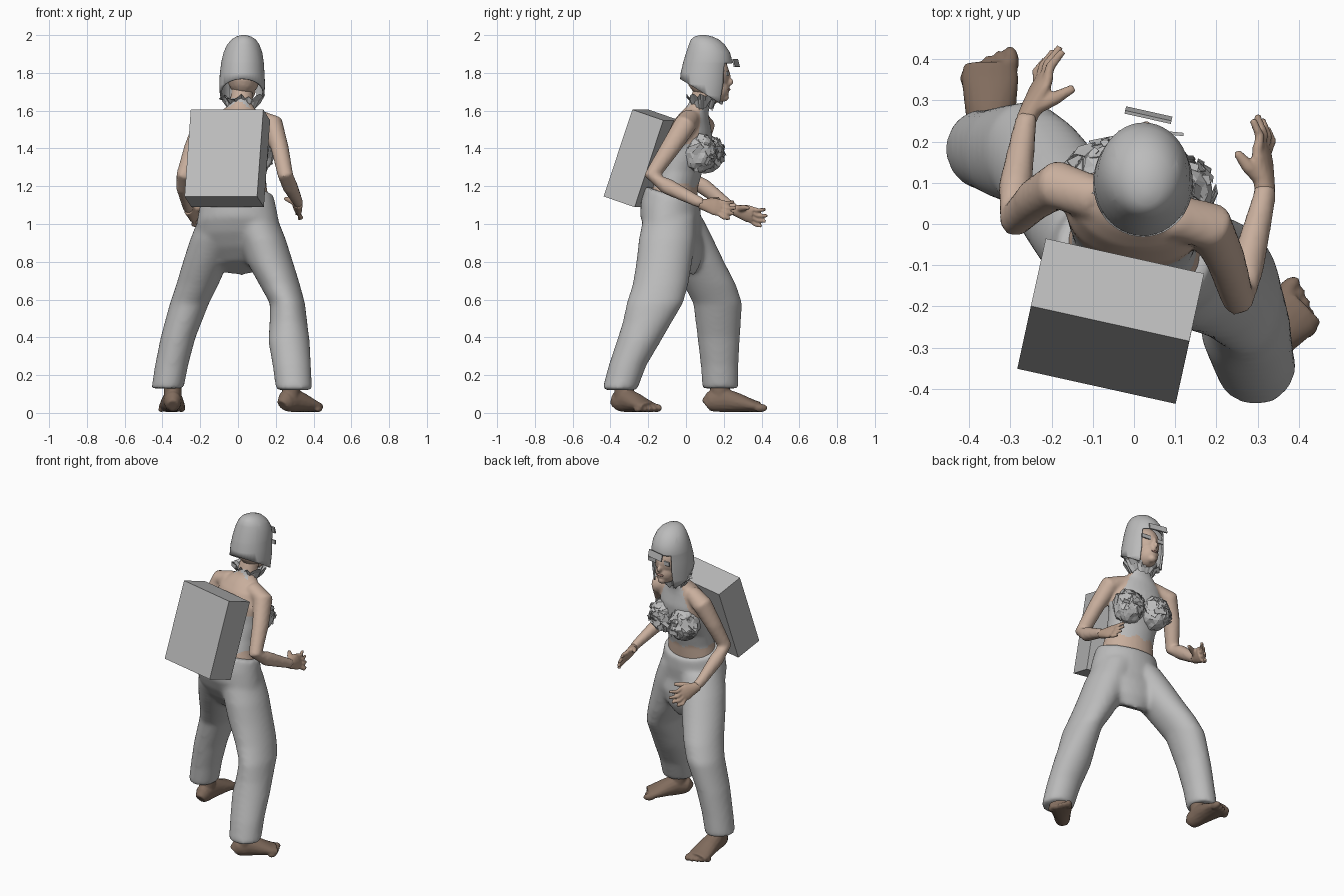
import bpy, bmesh, math, random
from mathutils import Vector, Matrix

if "Cube" in bpy.data.objects:
    bpy.data.objects.remove(bpy.data.objects["Cube"])
random.seed(4)
V = Vector
YAW = -0.23                                   # chest is turned a little
SIDE = V((math.cos(YAW), math.sin(YAW), 0))
FWD = V((-math.sin(YAW), math.cos(YAW), 0))


def material(name, r, g, b):
    m = bpy.data.materials.new(name)
    m.diffuse_color = (r, g, b, 1)
    m.use_nodes = True
    bsdf = m.node_tree.nodes["Principled BSDF"]
    bsdf.inputs["Base Color"].default_value = (r, g, b, 1)
    bsdf.inputs["Roughness"].default_value = 0.8
    return m


CLOTH = material("grey cloth", 0.50, 0.50, 0.50)
SKIN = material("skin", 0.58, 0.425, 0.335)
HAND = material("hand skin", 0.48, 0.335, 0.25)
FOOT = material("foot skin", 0.22, 0.15, 0.11)
LIPS = material("lips", 0.38, 0.22, 0.18)


def loft(bm, rings, n=28, caps=True):
    """Skin a list of (centre, axis a, axis b) ellipses."""
    loops = []
    for c, a, b in rings:
        loops.append([bm.verts.new(c + a * math.cos(t) + b * math.sin(t))
                      for t in (2 * math.pi * i / n for i in range(n))])
    for lo, hi in zip(loops, loops[1:]):
        for i in range(n):
            bm.faces.new((lo[i], lo[(i + 1) % n], hi[(i + 1) % n], hi[i]))
    if caps:
        bm.faces.new(loops[0][::-1])
        bm.faces.new(loops[-1])


def stack(bm, rows, yaw=0.0, n=28, caps=True, dip=0.0):
    """Rings: (z, x, y, half width, half depth); dip lowers the front edge."""
    s, f = V((math.cos(yaw), math.sin(yaw), 0)), V((-math.sin(yaw), math.cos(yaw), 0))
    loft(bm, [(V((x, y, z)), s * rx, f * ry - V((0, 0, dip))) for z, x, y, rx, ry in rows], n, caps)


def tube(bm, pts, ref, n=16):
    """Rings square to a path: (point, half width along ref, half thickness)."""
    rings = []
    for i, (p, ra, rb) in enumerate(pts):
        t = (V(pts[min(i + 1, len(pts) - 1)][0]) - V(pts[max(i - 1, 0)][0])).normalized()
        a = (V(ref) - t * t.dot(V(ref))).normalized()
        rings.append((V(p), a * ra, t.cross(a) * rb))
    loft(bm, rings, n)


def ball(bm, c, r, rot=0.0):
    m = Matrix.Translation(c) @ Matrix.Rotation(rot, 4, 'Z') @ Matrix.Diagonal((*r, 1))
    return bmesh.ops.create_icosphere(bm, subdivisions=3, radius=1, matrix=m)["verts"]


def plate(bm, c, size, m):
    bmesh.ops.create_cube(bm, size=1, matrix=Matrix.Translation(c) @ m @ Matrix.Diagonal((*size, 1)))


def finish(name, bm, mats, voxel=0.0, smooth=True, rounds=4):
    """Make the object; with a voxel size, fuse overlapping pieces into one skin."""
    bmesh.ops.recalc_face_normals(bm, faces=bm.faces)
    me = bpy.data.meshes.new(name)
    bm.to_mesh(me)
    bm.free()
    ob = bpy.data.objects.new(name, me)
    bpy.context.scene.collection.objects.link(ob)
    if voxel:
        r = ob.modifiers.new("Fuse", 'REMESH')
        r.mode, r.voxel_size = 'VOXEL', voxel
        s = ob.modifiers.new("Soften", 'SMOOTH')
        s.factor, s.iterations = 0.5, rounds
        dg = bpy.context.evaluated_depsgraph_get()
        ob.data = bpy.data.meshes.new_from_object(ob.evaluated_get(dg))
        ob.modifiers.clear()
    ob.data.materials.clear()
    for m in mats:
        ob.data.materials.append(m)
    for p in ob.data.polygons:
        p.use_smooth = smooth
    return ob


# Trousers: pelvis with a dipped waist, and two striding legs
bm = bmesh.new()
stack(bm, [(1.16, 0, -.07, .188, .143), (1.08, 0, -.08, .206, .158), (1.0, 0, -.085, .222, .157),
           (.92, 0, -.06, .225, .15), (.84, 0, -.04, .18, .12), (.765, 0, -.025, .10, .07)], -0.15, dip=.04)
stack(bm, [(1.04, .08, -.085, .125, .14), (.92, .128, -.10, .125, .15), (.80, .168, -.115, .123, .148),
           (.68, .22, -.135, .108, .148), (.58, .262, -.165, .093, .15), (.48, .267, -.205, .10, .13),
           (.38, .27, -.25, .11, .117), (.25, .285, -.31, .102, .10), (.12, .297, -.352, .096, .093)])
stack(bm, [(1.04, -.08, -.05, .125, .135), (.92, -.128, 0, .125, .145), (.80, -.17, .06, .122, .143),
           (.68, -.215, .125, .112, .14), (.58, -.257, .168, .104, .13), (.40, -.317, .173, .093, .113),
           (.25, -.352, .178, .088, .10), (.13, -.373, .182, .086, .096)])
finish("trousers", bm, [CLOTH], 0.013, rounds=12)

# Torso with both arms, fused
ARMS = {"left": [((.09, .02, 1.56), .05, .055), ((.185, -.005, 1.525), .058, .06),
                 ((.222, -.085, 1.40), .047, .052), ((.252, -.18, 1.255), .041, .044),
                 ((.275, -.10, 1.20), .041, .044), ((.315, .06, 1.12), .028, .031),
                 ((.317, .09, 1.11), .026, .029)],
        "right": [((-.09, .06, 1.56), .05, .055), ((-.185, .095, 1.525), .058, .06),
                  ((-.24, .06, 1.40), .047, .052), ((-.287, .012, 1.255), .041, .044),
                  ((-.288, .09, 1.20), .041, .044), ((-.265, .235, 1.09), .028, .031),
                  ((-.258, .265, 1.08), .026, .029)]}
bm = bmesh.new()
stack(bm, [(1.04, 0, -.08, .16, .12), (1.12, 0, -.07, .168, .125), (1.20, 0, -.055, .153, .118),
           (1.28, 0, -.03, .15, .115), (1.38, 0, .01, .165, .122), (1.48, 0, .02, .17, .115),
           (1.55, 0, .03, .15, .09), (1.59, 0, .045, .105, .072), (1.63, .015, .07, .062, .06),
           (1.74, .025, .105, .054, .057)], YAW)
for side, pts in ARMS.items():
    tube(bm, pts, (.9 if side == "left" else -.9, 0, .45))
body = finish("torso_and_arms", bm, [SKIN, CLOTH], 0.011)
# Halter top: full band around the ribs, narrowing up the chest to the neck
for p in body.data.polygons:
    c = p.center - V((0, .02, 0))
    s, f, z = abs(c.dot(SIDE)), c.dot(FWD), p.center.z
    hem = 1.205 + .01 * math.sin(60 * c.x)
    if hem < z < 1.42 and s < .178:
        p.material_index = 1
    elif 1.42 <= z < 1.67 and f > .0 and s < .15 - (z - 1.42) * .45:
        p.material_index = 1

# Crumpled bust cloth with torn scraps reaching round the ribs
bm = bmesh.new()
for sgn in (-1, 1):
    c = V((0, .02, 1.375)) + SIDE * .085 * sgn + FWD * .07
    for v in ball(bm, c, (.092, .09, .105), YAW):
        v.co = c + (v.co - c) * random.uniform(.93, 1.06)
    for i in range(30):
        a, h = random.uniform(-.9, 1.7) * sgn, random.uniform(-.9, .9)
        d = (SIDE * math.sin(a) + FWD * math.cos(a)) * math.cos(h) + V((0, 0, math.sin(h)))
        m = d.to_track_quat('Z', 'Y').to_matrix().to_4x4() @ Matrix.Rotation(random.uniform(-.5, .5), 4, 'X') \
            @ Matrix.Rotation(random.uniform(0, 6), 4, 'Z')
        plate(bm, c + d * .094, (random.uniform(.035, .08), random.uniform(.015, .035), .003), m)
finish("bust_ruffles", bm, [CLOTH], smooth=False)

# Ragged collar
bm = bmesh.new()
n, rows = 36, []
for r, z in ((.60, 1.61), (.8, 1.645), (1.0, 1.675)):
    rows.append([bm.verts.new((.018 + .118 * r * k * math.cos(t), .09 + .085 * r * k * math.sin(t),
                               z + random.uniform(-.018, .018)))
                 for t, k in ((2 * math.pi * i / n, random.uniform(.88, 1.08)) for i in range(n))])
for lo, hi in zip(rows, rows[1:]):
    for i in range(n):
        bm.faces.new((lo[i], lo[(i + 1) % n], hi[(i + 1) % n], hi[i]))
finish("collar", bm, [CLOTH], smooth=False)

# Head with nose and chin
bm = bmesh.new()
ball(bm, (.03, .115, 1.79), (.088, .115, .12))
ball(bm, (.03, .15, 1.715), (.065, .08, .075))
ball(bm, (.03, .200, 1.672), (.028, .028, .024))
ball(bm, (.03, .228, 1.752), (.014, .024, .020))
ball(bm, (.03, .220, 1.78), (.010, .018, .034))
finish("head", bm, [SKIN], 0.007, rounds=2)
bm = bmesh.new()
ball(bm, (.03, .223, 1.712), (.024, .012, .008))
finish("lips", bm, [LIPS])

# Hood: domed shell, slanted lower edge and face opening
bm = bmesh.new()
stack(bm, [(1.60, .02, .10, .112, .11), (1.68, .022, .10, .118, .122), (1.74, .022, .10, .121, .134),
           (1.80, .022, .105, .118, .133), (1.86, .024, .116, .112, .130), (1.91, .026, .117, .102, .115),
           (1.95, .028, .11, .085, .095), (1.977, .03, .10, .064, .074), (1.993, .03, .092, .038, .046),
           (2.0, .03, .09, .012, .016)], n=44, caps=False)
bmesh.ops.holes_fill(bm, edges=[e for e in bm.edges if e.is_boundary and e.verts[0].co.z > 1.99])
for co, no, cut in (((0, -.035, 1.77), (0, .13, .215), True), ((0, 0, 1.85), (0, 0, 1), False),
                    ((-.045, 0, 0), (1, 0, 0), False), ((.105, 0, 0), (1, 0, 0), False)):
    bmesh.ops.bisect_plane(bm, geom=bm.verts[:] + bm.edges[:] + bm.faces[:],
                           plane_co=co, plane_no=no, clear_inner=cut)
gone = []
for f in bm.faces:
    c = f.calc_center_median()
    if c.y > .14 and c.z < 1.85 and -.045 < c.x < .105:
        gone.append(f)
bmesh.ops.delete(bm, geom=gone, context='FACES')
hood = finish("hood", bm, [CLOTH])
sol = hood.modifiers.new("Thickness", 'SOLIDIFY')
sol.thickness, sol.offset = 0.01, -1

# Brow plate and eye plates
bm = bmesh.new()
plate(bm, (.035, .264, 1.852), (.115, .008, .042),
      Matrix.Rotation(-.22, 4, 'Z') @ Matrix.Rotation(.25, 4, 'X'))
finish("brow_plate", bm, [CLOTH], smooth=False)
bm = bmesh.new()
for x in (-.008, .09):
    plate(bm, (x, .220, 1.795), (.06, .008, .024), Matrix.Rotation(-.1, 4, 'Z'))
finish("eye_plates", bm, [CLOTH], smooth=False)

# Box backpack, leaning with the back
bm = bmesh.new()
a, w, d, h = V((.134, -.284, 1.606)), V((-.384, .085, 0)), V((.036, .164, -.057)), V((-.033, -.152, -.46))
axes = Matrix((w, d, h)).transposed().to_4x4()
bmesh.ops.create_cube(bm, size=1, matrix=Matrix.Translation(a + (w + d + h) / 2) @ axes)
finish("backpack", bm, [CLOTH], smooth=False)


# Hands: palm, four curved spread fingers and a thumb
def hand(name, wrist, tip, thumb, inward):
    bm = bmesh.new()
    w, t = V(wrist), V(tip)
    d, s, bow = t - w, V((.33 * inward, 0, .94)), V((-.012 * inward, 0, -.008))
    tube(bm, [(w - d * .08, .027, .025), (w + d * .15, .037, .024), (w + d * .38, .049, .021),
              (w + d * .56, .046, .016)], s)
    for i, length in enumerate((.82, .95, 1.0, .94)):
        off = s * (i - 1.5)
        p0, p2 = w + d * .48 + off * .023, w + d * length + off * .033
        tube(bm, [(p0, .013, .012), ((p0 + p2) / 2 + bow, .012, .012), (p2, .009, .009)], s, 10)
    b, e = w + d * .12 + s * .012, V(thumb)
    tube(bm, [(b, .02, .02), (b.lerp(e, .5) + V((.004 * inward, 0, .004)), .017, .017),
              (e, .010, .010)], (0, .3, 1), 10)
    finish(name, bm, [HAND], 0.006, rounds=2)


hand("left_hand", (.317, .085, 1.105), (.303, .265, 1.068), (.248, .175, 1.135), -1)
hand("right_hand", (-.258, .26, 1.072), (-.184, .43, 1.028), (-.145, .33, 1.085), 1)


# Bare feet: wedge, ankle and toes
def foot(name, heel, toe):
    bm = bmesh.new()
    a, b = V((*heel, 0)), V((*toe, 0))
    d = b - a
    u = d.normalized()
    s = V((u.y, -u.x, 0))
    tube(bm, [(a + d * t + V((0, 0, hh / 2 + .004)), hw, hh / 2) for t, hw, hh in
              ((0, .030, .07), (.08, .045, .11), (.3, .052, .13), (.55, .062, .10),
               (.8, .070, .066), (.92, .064, .054))], s)
    k = a + d * .24
    stack(bm, [(.04, k.x, k.y, .045, .05), (.12, k.x, k.y, .047, .052), (.22, k.x, k.y, .045, .05)])
    inner = 1 if heel[0] < 0 else -1
    for i, (r, reach) in enumerate(((.022, 1.0), (.018, .99), (.017, .96), (.016, .92), (.015, .87))):
        ball(bm, a + d * (reach - .07) + s * inner * (.05 - .027 * i) + V((0, 0, r + .004)),
             (r * .95, r * 1.7, r), math.atan2(-u.x, u.y))
    finish(name, bm, [FOOT], 0.007, rounds=2)


foot("left_foot", (.235, -.375), (.422, -.178))
foot("right_foot", (-.345, .105), (-.350, .415))
